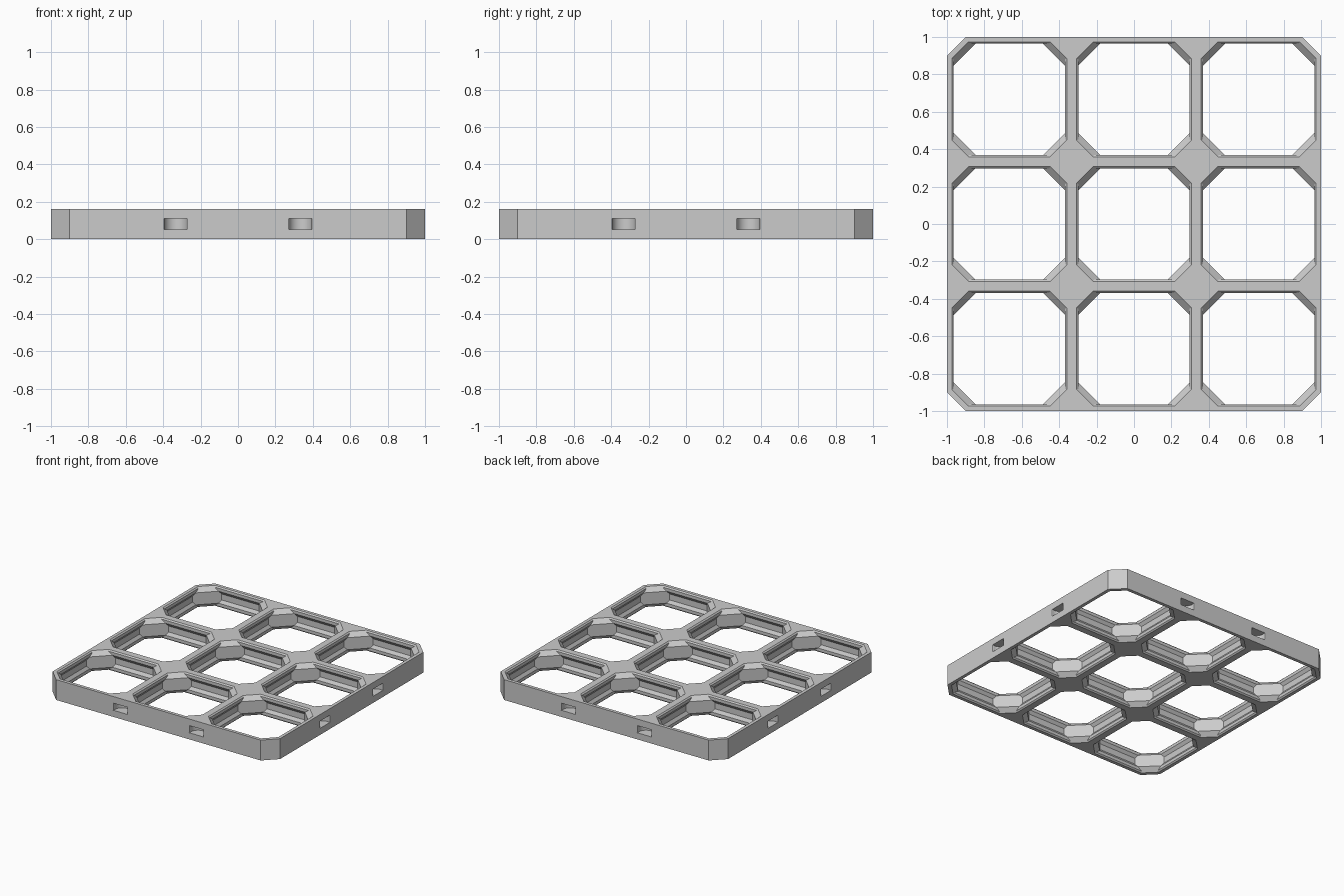
import bpy
import bmesh
from math import sqrt, sin, cos, pi, tau
from mathutils import Matrix, Vector

if "Cube" in bpy.data.objects:
    bpy.data.objects.remove(bpy.data.objects["Cube"], do_unlink=True)

# Dimensions are in millimetres, scaled to model units
SCALE = 2 / 84
CELL = 28
THICK = 6.8
CORNER_LEG = 4.2
SIDE = 3 * CELL / 2

grey = bpy.data.materials.new("light grey plastic")
grey.use_nodes = True
grey.diffuse_color = (0.6, 0.6, 0.6, 1)
grey.node_tree.nodes["Principled BSDF"].inputs["Base Color"].default_value = (0.6, 0.6, 0.6, 1)


def octagon(half, leg):
    """Square outline with its four corners cut off, counter-clockwise."""
    a, b = half, half - leg
    return [(a, -b), (a, b), (b, a), (-b, a), (-a, b), (-a, -b), (-b, -a), (b, -a)]


def loft(bm, rings, place=Matrix()):
    """Closed solid through outlines given as (z, points), bottom to top."""
    loops = [[bm.verts.new(place @ Vector((x, y, z))) for x, y in pts] for z, pts in rings]
    n = len(loops[0])
    for low, high in zip(loops, loops[1:]):
        for i in range(n):
            j = (i + 1) % n
            bm.faces.new((low[i], low[j], high[j], high[i]))
    bm.faces.new(loops[0][::-1])
    bm.faces.new(loops[-1])


def make_object(name, bm):
    bmesh.ops.scale(bm, vec=(SCALE,) * 3, verts=bm.verts)
    bmesh.ops.recalc_face_normals(bm, faces=bm.faces)
    mesh = bpy.data.meshes.new(name)
    bm.to_mesh(mesh)
    bm.free()
    mesh.materials.append(grey)
    obj = bpy.data.objects.new(name, mesh)
    bpy.context.collection.objects.link(obj)
    return obj


# Solid panel with clipped outer corners
bm = bmesh.new()
outline = octagon(SIDE, CORNER_LEG)
loft(bm, [(0, outline), (THICK, outline)])
panel = make_object("grid_panel", bm)

# Lower half of the opening: height, wall half-thickness, corner depth
half_profile = [(-1, 1.1, 4.2), (0, 1.1, 4.2), (0.4, 1.5, 4.6),
                (1.4, 1.5, 5.6), (2.4, 0.8, 5.6)]
profile = half_profile + [(THICK - z, w, c) for z, w, c in reversed(half_profile)]
rings = [(z, octagon(CELL / 2 - w, c * sqrt(2) - 2 * w)) for z, w, c in profile]

bm = bmesh.new()
for col in (-1, 0, 1):
    for row in (-1, 0, 1):
        loft(bm, rings, Matrix.Translation((col * CELL, row * CELL, 0)))

# Connector slots in the rim: flared mouth, short neck and round end
flank = [(2.75, -1), (2.75, 0), (2.57, 0.08), (2.5, 0.25), (2.5, 0.7)]
arc = [(2.6 * cos(pi * i / 20), 0.9 + 2.6 * sin(pi * i / 20)) for i in range(21)]
slot = flank + arc + [(-x, y) for x, y in reversed(flank)]
for side in range(4):
    for x in (-CELL / 2, CELL / 2):
        place = Matrix.Rotation(side * tau / 4, 4, "Z") @ Matrix.Translation((x, -SIDE, 0))
        loft(bm, [(THICK / 2 - 1.2, slot), (THICK / 2 + 1.2, slot)], place)
cutter = make_object("opening_cutter", bm)
cutter.hide_render = True

# Cut the openings and slots out of the panel
cut = panel.modifiers.new("openings", "BOOLEAN")
cut.operation = "DIFFERENCE"
cut.solver = "EXACT"
cut.object = cutter
bpy.context.view_layer.objects.active = panel
panel.select_set(True)
bpy.ops.object.modifier_apply(modifier=cut.name)
bpy.data.objects.remove(cutter, do_unlink=True)
bpy.ops.object.shade_smooth_by_angle(angle=pi / 9)
